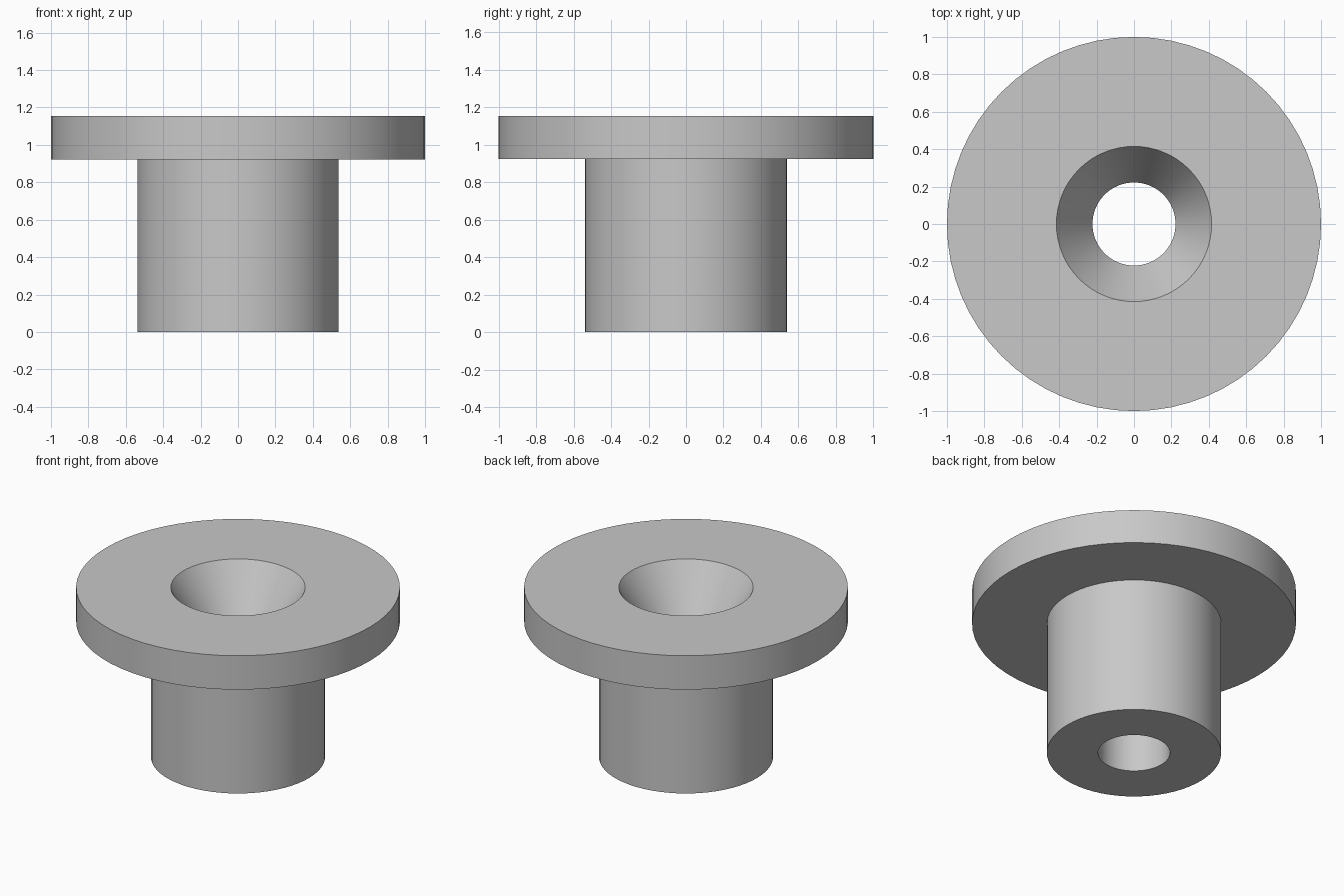
import bpy
import bmesh
import math
from mathutils import Vector

cube = bpy.data.objects.get("Cube")
if cube:
    bpy.data.objects.remove(cube, do_unlink=True)

SEGMENTS = 64
HEIGHT = 1.154
FLANGE_BOTTOM = 0.923
FLANGE_R, SHANK_R, BORE_R, SINK_R = 1.0, 0.538, 0.222, 0.415
SINK_DEPTH = 0.308

# Plain grey material
grey = bpy.data.materials.new("light_grey")
grey.use_nodes = True
colour = (0.58, 0.58, 0.58, 1)
grey.diffuse_color = colour
grey.node_tree.nodes["Principled BSDF"].inputs["Base Color"].default_value = colour


def lathe(name, profile, material):
    """Revolve a closed (radius, z) profile around the z axis."""
    bm = bmesh.new()
    verts = [bm.verts.new((r, 0, z)) for r, z in profile]
    edges = [bm.edges.new((v, verts[(i + 1) % len(verts)])) for i, v in enumerate(verts)]
    bmesh.ops.spin(bm, geom=verts + edges, cent=Vector(), axis=Vector((0, 0, 1)),
                   angle=math.tau, steps=SEGMENTS, use_merge=True)
    bmesh.ops.remove_doubles(bm, verts=bm.verts, dist=0.0001)
    bmesh.ops.recalc_face_normals(bm, faces=bm.faces)
    mesh = bpy.data.meshes.new(name)
    bm.to_mesh(mesh)
    bm.free()
    mesh.materials.append(material)
    obj = bpy.data.objects.new(name, mesh)
    bpy.context.collection.objects.link(obj)
    bpy.ops.object.select_all(action='DESELECT')
    obj.select_set(True)
    bpy.context.view_layer.objects.active = obj
    bpy.ops.object.shade_smooth_by_angle(angle=math.radians(25))
    return obj


# Flanged bushing: shank, flange, countersink and through bore
lathe("flanged_bushing", [
    (BORE_R, 0),
    (SHANK_R, 0),
    (SHANK_R, FLANGE_BOTTOM),
    (FLANGE_R, FLANGE_BOTTOM),
    (FLANGE_R, HEIGHT),
    (SINK_R, HEIGHT),
    (BORE_R, HEIGHT - SINK_DEPTH),
], grey)
